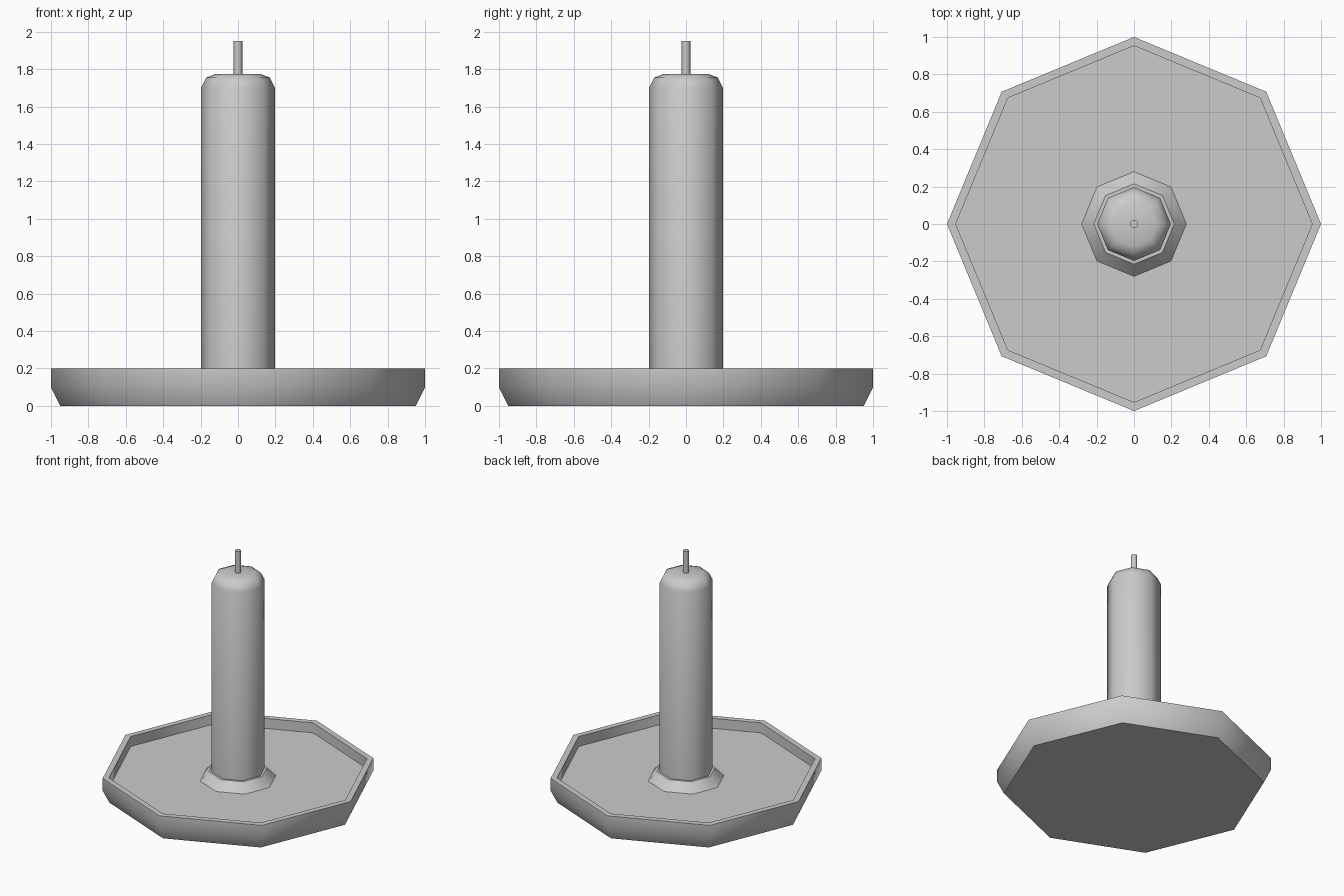
import bpy, bmesh, math

cube = bpy.data.objects.get("Cube")
if cube:
    bpy.data.objects.remove(cube, do_unlink=True)

SIDES = 8

grey = bpy.data.materials.new("plain_grey")
grey.use_nodes = True
colour = (0.6, 0.6, 0.6, 1)
grey.diffuse_color = colour
grey.node_tree.nodes["Principled BSDF"].inputs["Base Color"].default_value = colour


def lathe(name, profile, cap_start=True, cap_end=True):
    """Turn a (radius, height) profile into an eight-sided part."""
    bm = bmesh.new()
    rings = []
    for r, z in profile:
        rings.append([bm.verts.new((r * math.cos(math.tau * i / SIDES),
                                    r * math.sin(math.tau * i / SIDES), z))
                      for i in range(SIDES)])
    for low, high in zip(rings, rings[1:]):
        for i in range(SIDES):
            j = (i + 1) % SIDES
            bm.faces.new((low[i], low[j], high[j], high[i]))
    if cap_start:
        bm.faces.new(rings[0][::-1])
    if cap_end:
        bm.faces.new(rings[-1])
    mesh = bpy.data.meshes.new(name)
    bm.to_mesh(mesh)
    bm.free()
    mesh.materials.append(grey)
    obj = bpy.data.objects.new(name, mesh)
    bpy.context.collection.objects.link(obj)
    bpy.ops.object.select_all(action='DESELECT')
    obj.select_set(True)
    bpy.context.view_layer.objects.active = obj
    bpy.ops.object.shade_smooth_by_angle(angle=math.radians(47))
    return obj


# Dish with raised rim, and a sloped collar stepping up to the candle
lathe("dish", [(0.95, 0), (1, 0.1), (1, 0.2), (0.953, 0.2), (0.953, 0.12),
               (0.28, 0.12), (0.215, 0.19), (0.197, 0.19)], cap_end=False)

# Candle with rounded shoulder
lathe("candle", [(0.197, 0.12), (0.197, 1.7), (0.17, 1.755), (0.12, 1.775)],
      cap_start=False)

# Wick
lathe("wick", [(0.023, 1.76), (0.023, 1.95)], cap_start=False)
